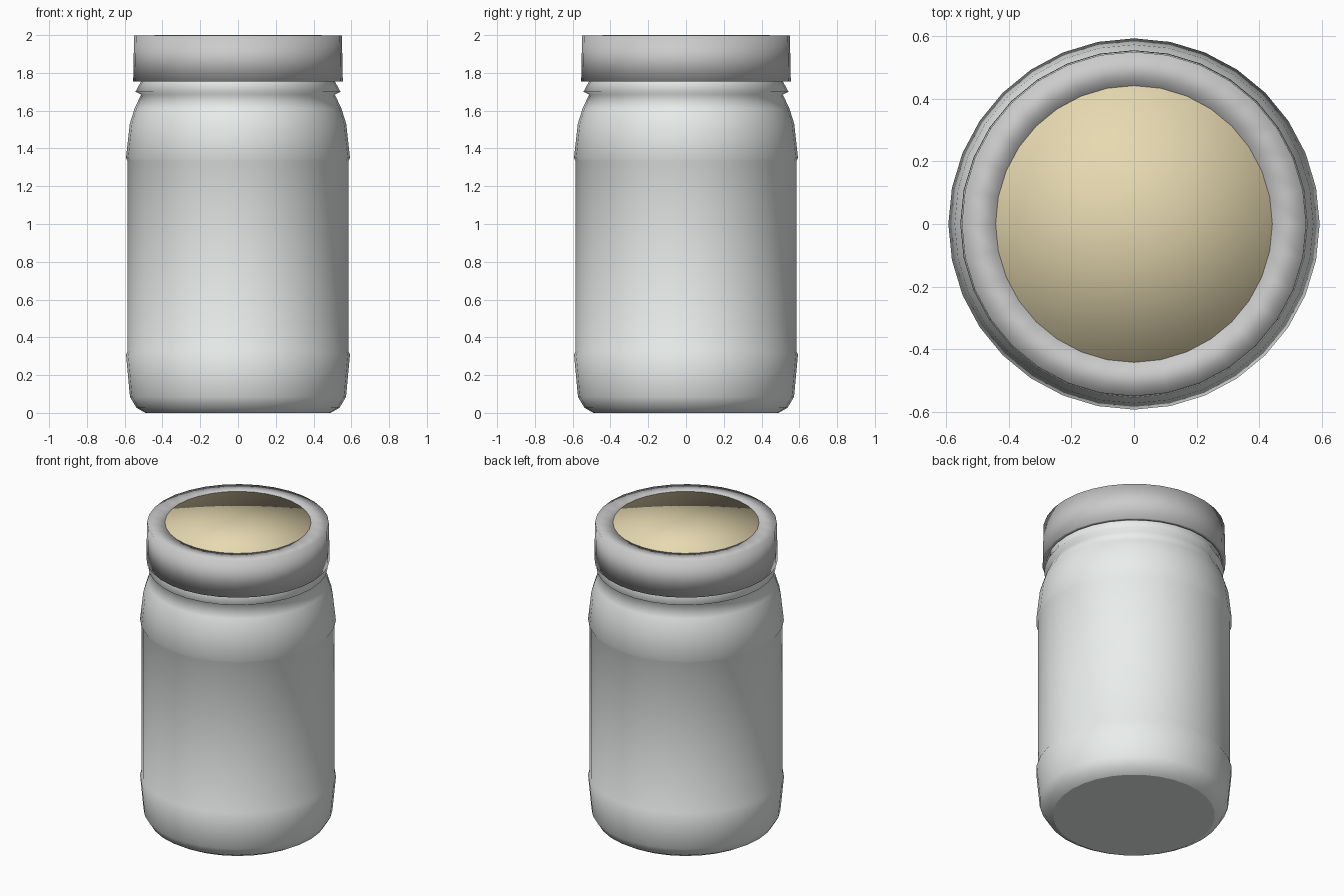
import bpy, bmesh
from math import sin, cos, pi

if "Cube" in bpy.data.objects:
    bpy.data.objects.remove(bpy.data.objects["Cube"])

SIDES = 32


def lathe(name, profile, color=None, flat_bottom=False):
    """Revolve (radius, z) points about z; a radius of 0 closes with a cap."""
    bm = bmesh.new()
    rings = []
    for r, z in profile:
        if r == 0:
            rings.append([bm.verts.new((0, 0, z))] * SIDES)
        else:
            rings.append([bm.verts.new((r * cos(2 * pi * i / SIDES),
                                        r * sin(2 * pi * i / SIDES), z))
                          for i in range(SIDES)])
    for a, b in zip(rings, rings[1:]):
        for i in range(SIDES):
            j = (i + 1) % SIDES
            quad = list(dict.fromkeys((a[i], a[j], b[j], b[i])))
            bm.faces.new(quad).smooth = True
    bmesh.ops.recalc_face_normals(bm, faces=bm.faces)
    if flat_bottom:
        # crisp edge round the base
        for f in bm.faces:
            if all(v.co.z < 1e-4 for v in f.verts):
                for e in f.edges:
                    if len({fc.normal.z < -0.999 for fc in e.link_faces}) > 1:
                        e.smooth = False
    me = bpy.data.meshes.new(name)
    bm.to_mesh(me)
    bm.free()
    ob = bpy.data.objects.new(name, me)
    bpy.context.collection.objects.link(ob)
    if color:
        mat = bpy.data.materials.new(name)
        mat.diffuse_color = color
        mat.use_nodes = True
        mat.node_tree.nodes["Principled BSDF"].inputs["Base Color"].default_value = mat.diffuse_color
        me.materials.append(mat)
    return ob


# Glass body: rounded base, inset label band, shoulder, neck bead
lathe("jar_body", [
    (0, 0), (0.49, 0), (0.537, 0.027), (0.572, 0.085), (0.593, 0.31),
    (0.584, 0.328), (0.584, 1.332), (0.593, 1.35), (0.573, 1.53),
    (0.548, 1.61), (0.513, 1.685), (0.543, 1.70), (0.513, 1.755),
    (0.51, 1.95), (0, 1.95)], (0.82, 0.85, 0.84, 1), flat_bottom=True)

# Screw band of the lid, open below
lathe("lid_band", [
    (0.53, 1.96), (0.53, 1.755), (0.555, 1.755), (0.55, 1.998),
    (0.44, 1.998), (0.44, 1.96), (0.53, 1.96)])

# Flat lid insert, softly shaded over its edge
lathe("lid_disc", [
    (0, 1.96), (0.442, 1.96), (0.442, 2.0), (0, 2.0)],
    (0.80, 0.70, 0.44, 1))
